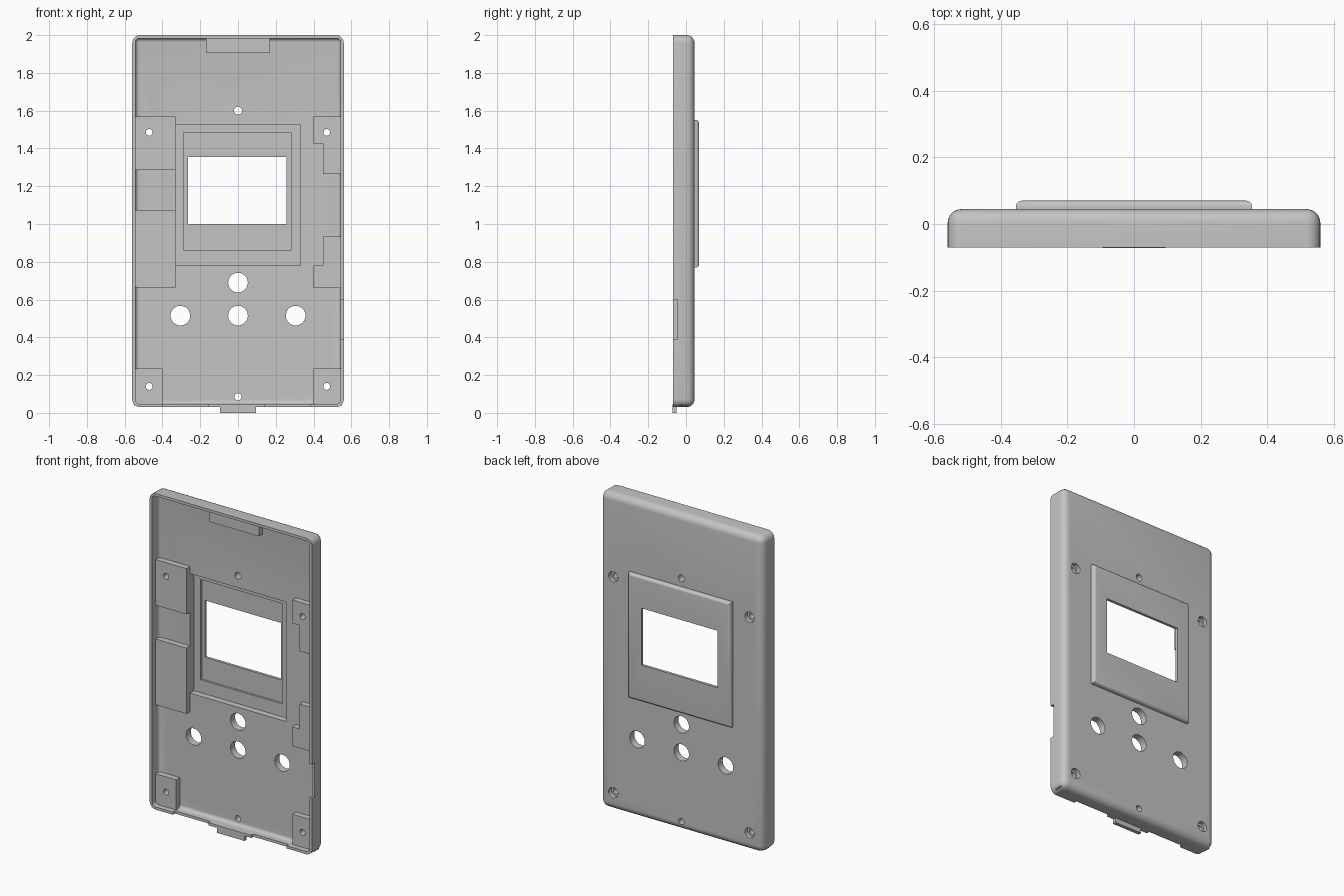
import bpy, bmesh, math
from mathutils import Matrix, Vector

if "Cube" in bpy.data.objects:
    bpy.data.objects.remove(bpy.data.objects["Cube"])

grey = bpy.data.materials.new("plain grey")
grey.use_nodes = True
GREY = (0.55, 0.55, 0.55, 1)
grey.diffuse_color = GREY
grey.node_tree.nodes["Principled BSDF"].inputs["Base Color"].default_value = GREY


def finish(name, bm):
    mesh = bpy.data.meshes.new(name)
    bmesh.ops.recalc_face_normals(bm, faces=bm.faces)
    bm.to_mesh(mesh)
    bm.free()
    mesh.materials.append(grey)
    ob = bpy.data.objects.new(name, mesh)
    bpy.context.collection.objects.link(ob)
    return ob


def box(name, x, y, z, radius=0, back_only=False):
    """Box from ranges; radius rounds every edge off the front face."""
    bm = bmesh.new()
    bmesh.ops.create_cube(bm, size=1)
    for v in bm.verts:
        v.co = [r[0] if c < 0 else r[1] for c, r in zip(v.co, (x, y, z))]
    if radius:
        def at_back(v):
            return v.co.y > sum(y) / 2
        rule = all if back_only else any
        edges = [e for e in bm.edges if rule(at_back(v) for v in e.verts)]
        bmesh.ops.bevel(bm, geom=edges, offset=radius, segments=6,
                        profile=0.5, affect='EDGES', clamp_overlap=True)
    return finish(name, bm)


def hole(x, z, radius, start=-0.2, end=0.2):
    """Round cutter along y."""
    bm = bmesh.new()
    bmesh.ops.create_cone(bm, cap_ends=True, segments=32, radius1=radius,
                          radius2=radius, depth=end - start)
    turn = Matrix.Rotation(math.pi / 2, 4, 'X')
    bm.transform(Matrix.Translation(Vector((x, (start + end) / 2, z))) @ turn)
    ob = finish("hole_cutter", bm)
    ob.hide_render = True
    return ob


def slot(x, y, z, radius=0):
    ob = box("slot_cutter", x, y, z, radius)
    ob.hide_render = True
    return ob


def select(ob):
    bpy.ops.object.select_all(action='DESELECT')
    ob.select_set(True)
    bpy.context.view_layer.objects.active = ob


def cut(ob, cutters):
    select(ob)
    for c in cutters:
        m = ob.modifiers.new("cut", 'BOOLEAN')
        m.operation, m.solver, m.object = 'DIFFERENCE', 'EXACT', c
        bpy.ops.object.modifier_apply(modifier=m.name)


FRONT, FLOOR, BACK = -0.07, 0.0, 0.045
BOSS = (-0.037, FLOOR + 0.01)

# Cutters: cavity, display recesses, holes and rim notches
cavity = slot((-0.543, 0.543), (-0.2, FLOOR), (0.047, 1.983), 0.02)
recess = slot((-0.33, 0.33), (-0.02, 0.04), (0.78, 1.525))
inner_recess = slot((-0.285, 0.28), (-0.02, 0.053), (0.86, 1.485))
window = slot((-0.265, 0.258), (-0.2, 0.2), (1.0, 1.355))
buttons = [hole(x, z, 0.052) for x, z in
           ((0, 0.69), (0, 0.515), (-0.305, 0.515), (0.305, 0.515))]
pins = [hole(0, 1.6, 0.021), hole(0, 0.085, 0.019)]
screws = [hole(x, z, 0.018) for x in (-0.47, 0.47) for z in (0.14, 1.485)]
sinks = [hole(x, z, 0.032, 0.02) for x in (-0.47, 0.47) for z in (0.14, 1.485)]
notches = [slot((0.53, 0.6), (-0.2, -0.045), (0.39, 0.6)),
           slot((-0.4, -0.155), (-0.2, -0.05), (0, 0.06)),
           slot((0.14, 0.385), (-0.2, -0.05), (0, 0.06))]

# Shell
shell = box("shell", (-0.56, 0.56), (FRONT, BACK), (0.03, 2.0), 0.042)
cut(shell, [cavity, recess, inner_recess, window]
    + buttons + pins + screws + sinks + notches)

# Raised display bezel on the back
bezel = box("display_bezel", (-0.355, 0.355), (0.042, 0.07), (0.77, 1.55),
            0.018, back_only=True)
cut(bezel, [inner_recess, window])

# Screw bosses and side blocks inside the shell
blocks = {
    "left_upper_boss": ((0.40, 0.55), (1.425, 1.57)),
    "left_upper_step": ((0.45, 0.55), (1.265, 1.425)),
    "left_lower_step": ((0.45, 0.55), (0.78, 0.935)),
    "left_lower_block": ((0.40, 0.55), (0.66, 0.78)),
    "right_upper_boss": ((-0.55, -0.33), (1.285, 1.57)),
    "right_lower_block": ((-0.55, -0.33), (0.665, 1.075)),
    "left_bottom_boss": ((0.40, 0.55), (0.04, 0.235)),
    "right_bottom_boss": ((-0.55, -0.40), (0.04, 0.235)),
    "top_catch": ((-0.17, 0.17), (1.905, 1.99)),
}
parts = [shell, bezel]
for name, (x, z) in blocks.items():
    ob = box(name, x, BOSS, z)
    if name.endswith("boss"):
        cut(ob, screws)
    parts.append(ob)

# Clip on the bottom rim
parts.append(box("bottom_clip", (-0.095, 0.095), (-0.072, -0.05), (0, 0.046)))

for c in [cavity, recess, inner_recess, window] + buttons + pins + screws + sinks + notches:
    bpy.data.objects.remove(c)
for ob in parts:
    select(ob)
    bpy.ops.object.shade_smooth_by_angle(angle=math.radians(30))
